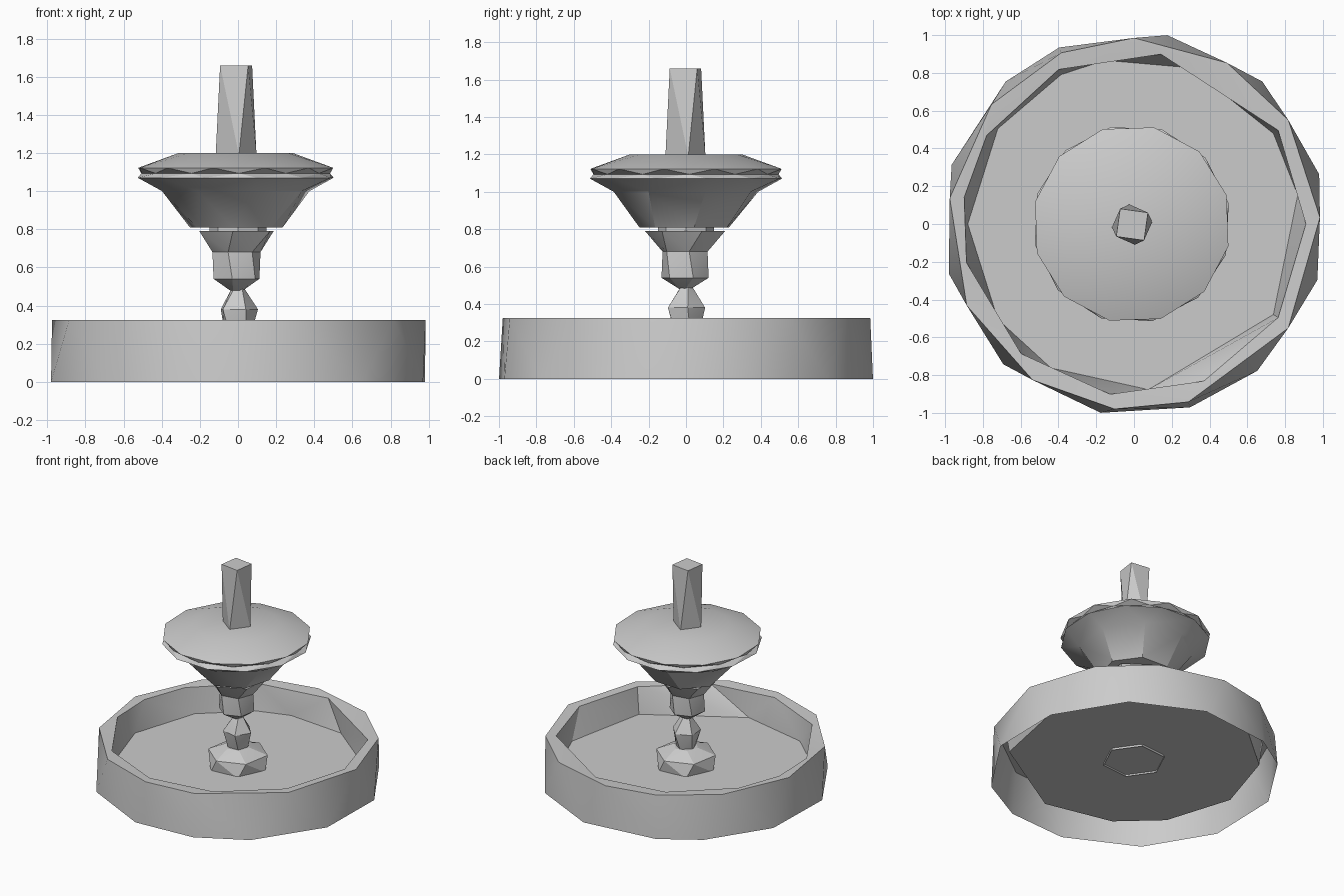
import bpy, bmesh, math

cube = bpy.data.objects.get("Cube")
if cube:
    bpy.data.objects.remove(cube, do_unlink=True)

stone = bpy.data.materials.new("grey stone")
stone.use_nodes = True
GREY = (0.6, 0.6, 0.6, 1)
stone.diffuse_color = GREY
stone.node_tree.nodes["Principled BSDF"].inputs["Base Color"].default_value = GREY


def even(count, start=0):
    """Evenly spaced corner angles in degrees."""
    return [start + 360 * k / count for k in range(count)]


def stitch(bm, low, high):
    """Join two rings of any corner counts with triangles."""
    (va, a), (vb, b) = low, high
    i = j = 0
    n, m = len(a), len(b)
    while i < n or j < m:
        next_a = a[(i + 1) % n] + 360 * ((i + 1) // n)
        next_b = b[(j + 1) % m] + 360 * ((j + 1) // m)
        if i < n and (j == m or next_a <= next_b):
            bm.faces.new((va[i % n], va[(i + 1) % n], vb[j % m]))
            i += 1
        else:
            bm.faces.new((va[i % n], vb[(j + 1) % m], vb[j % m]))
            j += 1


def loft(name, rings, bottom=True, top=True, centre=(0, 0), crease=32):
    """Rings are (radius, height, corner angles), followed in order."""
    bm = bmesh.new()
    made = []
    for radius, z, angles in rings:
        verts = [bm.verts.new((centre[0] + radius * math.cos(math.radians(t)),
                               centre[1] + radius * math.sin(math.radians(t)), z))
                 for t in angles]
        made.append((verts, angles))
    for low, high in zip(made, made[1:]):
        stitch(bm, low, high)
    if bottom:
        bm.faces.new(list(reversed(made[0][0])))
    if top:
        bm.faces.new(made[-1][0])
    bm.normal_update()
    for face in bm.faces:
        face.smooth = True
    for edge in bm.edges:
        edge.smooth = edge.is_manifold and edge.calc_face_angle(0) < math.radians(crease)
    mesh = bpy.data.meshes.new(name)
    bm.to_mesh(mesh)
    bm.free()
    mesh.materials.append(stone)
    obj = bpy.data.objects.new(name, mesh)
    bpy.context.scene.collection.objects.link(obj)
    return obj


# Wide irregular basin, hollow underneath, with a raised floor
foot = [15, 48, 80, 113, 132, 162, 195, 227, 260, 287, 310, 343]
lip = [2, 34, 60, 90, 113, 140, 172, 206, 237, 264, 287, 326]
inner = [0, 33, 81, 116, 149, 171, 193, 229, 262, 294, 327]
floor = [10, 33, 70, 100, 116, 145, 180, 215, 240, 275, 327]
loft("basin", [(1.015, 0, foot), (0.985, 0.325, lip),
               (0.91, 0.32, inner), (0.88, 0.12, floor)], bottom=False)

# Six-sided plinth standing through the floor
loft("plinth", [(0.22, 0.105, even(6, 5)), (0.215, 0.21, even(6, 20)),
                (0.09, 0.26, even(6, 10))], bottom=False, crease=20)

# Pinched stem
loft("stem", [(0.07, 0.24, even(5, 20)), (0.105, 0.38, even(5, 5)),
              (0.035, 0.49, even(5, 20))], crease=20)

# Faceted vase with a flared top
loft("vase", [(0.035, 0.48, even(6, 0)), (0.128, 0.54, even(6, 20)),
              (0.128, 0.68, even(6, 10)), (0.215, 0.79, even(6, 25))],
     centre=(-0.008, -0.005), crease=20)
loft("neck", [(0.15, 0.78, even(8)), (0.15, 0.82, even(8))])

# Upper bowl with a crimped edge and a shallow domed top
loft("upper_bowl", [(0.25, 0.81, even(7, 10)), (0.4, 1.0, even(8, 15)),
                    (0.525, 1.07, even(12, 12)), (0.495, 1.093, even(12, 2)),
                    (0.525, 1.122, even(12, 17)), (0.3, 1.2, even(12, 5))],
     centre=(-0.012, 0), crease=30)

# Twisted four-sided spire
loft("spire", [(0.108, 1.19, even(4, 8)), (0.105, 1.66, even(4, 37))],
     centre=(-0.01, -0.003), crease=10)
